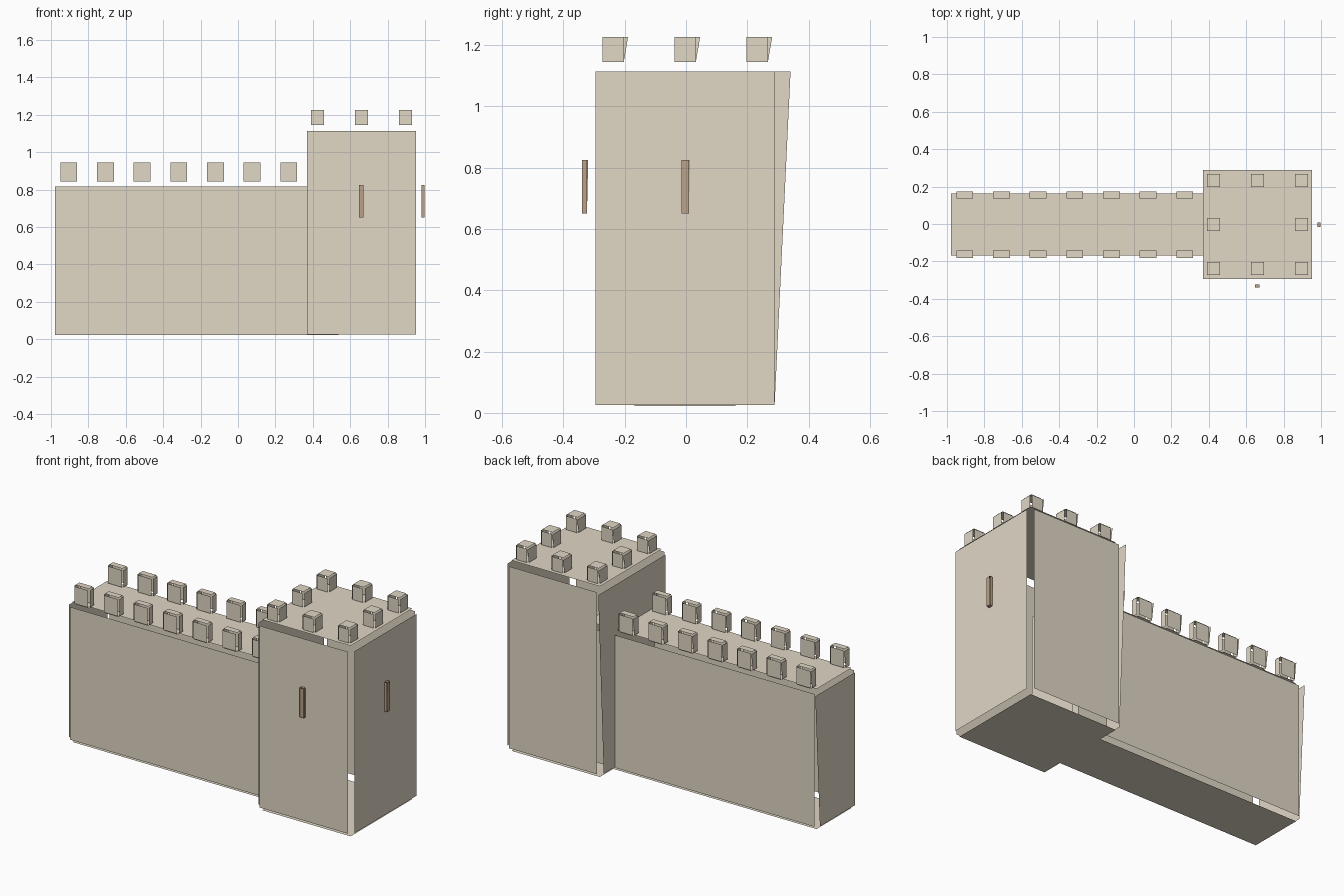
import bpy

if "Cube" in bpy.data.objects:
    bpy.data.objects.remove(bpy.data.objects["Cube"])


def material(name, rgb):
    m = bpy.data.materials.new(name)
    m.diffuse_color = (*rgb, 1)
    m.use_nodes = True
    m.node_tree.nodes["Principled BSDF"].inputs["Base Color"].default_value = m.diffuse_color
    return m


STONE = material("stone", (0.75, 0.68, 0.56))
DARK = material("dark_wood", (0.50, 0.36, 0.25))


def panel_box(name, center, size, c, mat):
    """Box made of six loose flat panels, each inset by c from the box edges."""
    verts, faces = [], []
    half = [s / 2 for s in size]
    for axis in range(3):
        u, v = (axis + 1) % 3, (axis + 2) % 3
        for side in (-1, 1):
            start = len(verts)
            loop = [(-1, -1), (1, -1), (1, 1), (-1, 1)]
            if side < 0:
                loop.reverse()
            for a, b in loop:
                p = [0, 0, 0]
                p[axis] = side * half[axis]
                p[u] = a * (half[u] - c)
                p[v] = b * (half[v] - c)
                # the left panel flares out at its upper back corner
                if axis == 0 and side < 0 and a > 0 and b > 0:
                    p[u] = half[u] + c
                verts.append([p[i] + center[i] for i in range(3)])
            faces.append(range(start, start + 4))
    me = bpy.data.meshes.new(name)
    me.from_pydata(verts, [], [list(f) for f in faces])
    me.materials.append(mat)
    ob = bpy.data.objects.new(name, me)
    bpy.context.collection.objects.link(ob)
    return ob


Y0 = -0.003   # middle line of the building
TX = 0.66     # middle of the tower

# wall and tower bodies
panel_box("wall", (-0.22, Y0, 0.419), (1.56, 0.374, 0.838), 0.022, STONE)
panel_box("tower", (TX, Y0, 0.57), (0.636, 0.636, 1.14), 0.026, STONE)

# battlements along both edges of the wall
for i in range(7):
    for s in (-1, 1):
        panel_box("wall_merlon", (-0.905 + i * 0.196, Y0 + s * 0.159, 0.894),
                  (0.104, 0.052, 0.116), 0.007, STONE)

# battlements around the tower roof
for i in (-1, 0, 1):
    for j in (-1, 0, 1):
        if i or j:
            panel_box("tower_merlon", (TX + i * 0.235, Y0 + j * 0.235, 1.185),
                      (0.084, 0.084, 0.096), 0.007, STONE)

# arrow slits on the front and right of the tower
panel_box("front_slit", (TX, -0.331, 0.737), (0.028, 0.02, 0.178), 0.002, DARK)
panel_box("right_slit", (0.99, Y0, 0.737), (0.02, 0.028, 0.178), 0.002, DARK)
